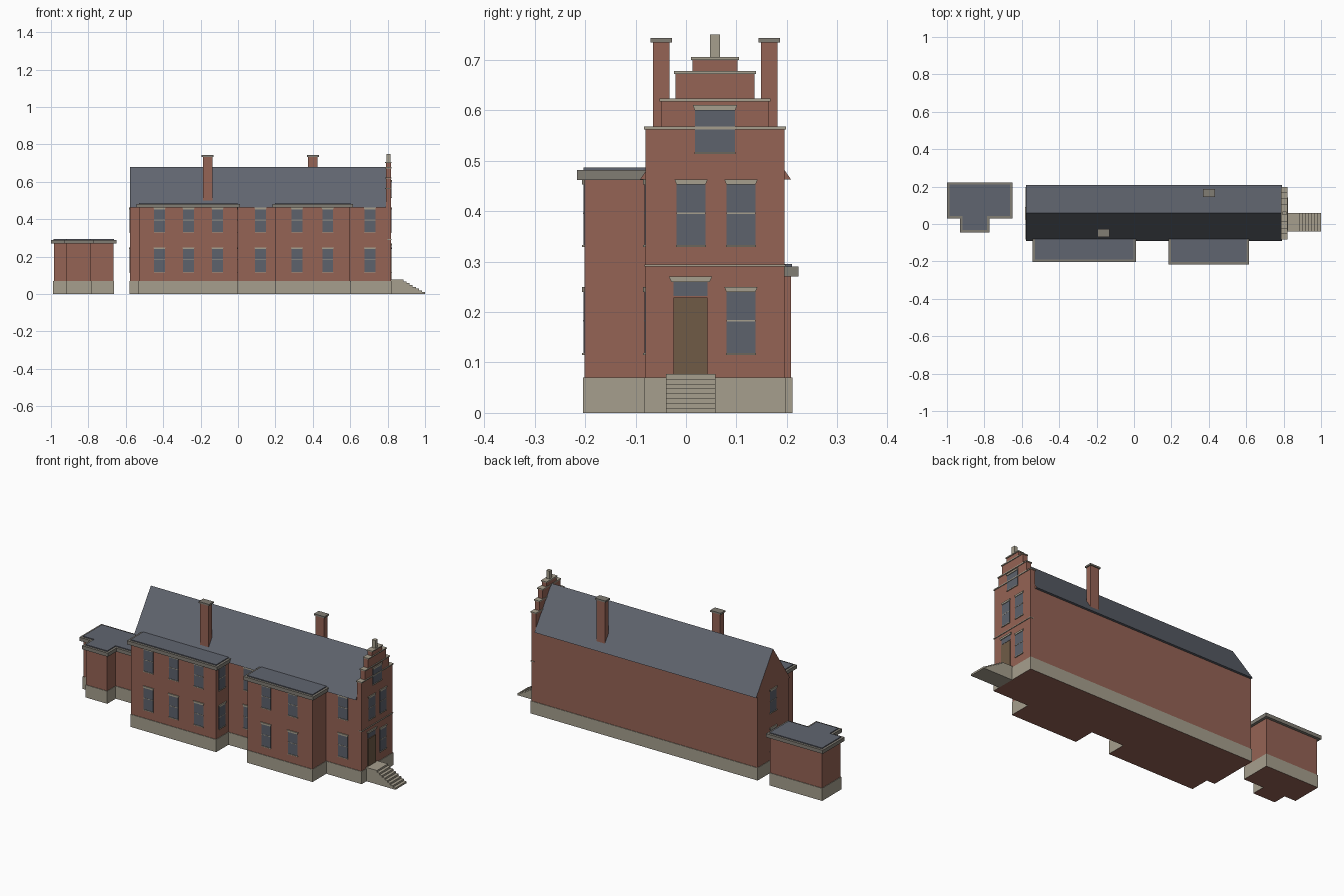
import bpy, bmesh, math
from mathutils import Vector, Matrix

cube = bpy.data.objects.get("Cube")
if cube:
    bpy.data.objects.remove(cube, do_unlink=True)

# Colours
MATS = []
def material(name, rgb):
    m = bpy.data.materials.new(name)
    m.use_nodes = True
    m.diffuse_color = (*rgb, 1)
    bsdf = m.node_tree.nodes["Principled BSDF"]
    bsdf.inputs["Base Color"].default_value = (*rgb, 1)
    bsdf.inputs["Roughness"].default_value = 0.9
    MATS.append(m)
    return len(MATS) - 1

BRICK = material("red brick", (0.30, 0.125, 0.09))
STONE = material("pale stone", (0.38, 0.345, 0.27))
TRIM = material("grey cornice", (0.22, 0.205, 0.175))
SLATE = material("roof slate", (0.118, 0.13, 0.16))
GLASS = material("window glass", (0.11, 0.122, 0.15))
WOOD = material("brown door", (0.16, 0.105, 0.062))

# Helpers
def add_prism(bm, points, along, mat):
    """Extrude a flat outline along a vector."""
    base = bm.faces.new([bm.verts.new(p) for p in points])
    ext = bmesh.ops.extrude_face_region(bm, geom=[base], use_keep_orig=True)["geom"]
    new_verts = [g for g in ext if isinstance(g, bmesh.types.BMVert)]
    bmesh.ops.translate(bm, vec=Vector(along), verts=new_verts)
    faces = {base} | {f for v in new_verts for f in v.link_faces}
    bmesh.ops.recalc_face_normals(bm, faces=list(faces))
    for f in faces:
        f.material_index = mat

def finish(name, bm, rule=None, matrix=None):
    bm.normal_update()
    if rule:
        for f in bm.faces:
            f.material_index = rule(f)
    mesh = bpy.data.meshes.new(name)
    bm.to_mesh(mesh)
    bm.free()
    for m in MATS:
        mesh.materials.append(m)
    ob = bpy.data.objects.new(name, mesh)
    bpy.context.collection.objects.link(ob)
    if matrix:
        ob.matrix_world = matrix
    return ob

def prism(name, points, along, mat, rule=None):
    bm = bmesh.new()
    add_prism(bm, points, along, mat)
    return finish(name, bm, rule)

def slab(name, outline, z0, z1, mat, rule=None):
    return prism(name, [(x, y, z0) for x, y in outline], (0, 0, z1 - z0), mat, rule)

def rect(x0, x1, y0, y1):
    return [(x0, y0), (x1, y0), (x1, y1), (x0, y1)]

def box(name, x0, x1, y0, y1, z0, z1, mat):
    return slab(name, rect(x0, x1, y0, y1), z0, z1, mat)

def plinth_rule(f):
    return BRICK if f.normal.z < -0.5 else STONE

def flat_roofed(name, outline, top):
    """Plinth, walls, cornice and slate cover; outline(d) grows the plan by d."""
    slab(name + "_plinth", outline(0.003), 0, 0.07, STONE, plinth_rule)
    slab(name + "_walls", outline(0), 0.07, top, BRICK)
    slab(name + "_cornice", outline(0.015), top, top + 0.02, TRIM)
    slab(name + "_roof_cover", outline(0.002), top + 0.02, top + 0.025, SLATE)

# Main block and pitched roof
LEFT, RIGHT, FRONT, BACK, EAVE = -0.578, 0.818, -0.08, 0.195, 0.463
MID = (FRONT + BACK) / 2
slab("main_plinth", rect(LEFT - 0.003, RIGHT + 0.003, FRONT - 0.003, BACK + 0.003),
     0, 0.07, STONE, plinth_rule)
box("main_walls", LEFT, 0.8, FRONT, BACK, 0.07, EAVE, BRICK)
prism("main_roof", [(LEFT, FRONT - 0.011, EAVE), (LEFT, BACK + 0.013, EAVE), (LEFT, MID, 0.68)],
      (0.79 - LEFT, 0, 0), SLATE,
      lambda f: BRICK if abs(f.normal.x) > 0.5 else SLATE)

# Stepped gable with coping stones and finial
z = 0.07
for i, (half, top) in enumerate([(0.1375, 0.562), (0.107, 0.617), (0.078, 0.672), (0.045, 0.7)]):
    box(f"gable_step_{i}", 0.79, RIGHT, MID - half, MID + half, z, top, BRICK)
    box(f"gable_coping_{i}", 0.787, RIGHT + 0.004, MID - half - 0.003, MID + half + 0.003,
        top, top + 0.006, STONE)
    z = top + 0.006
box("gable_finial", 0.795, 0.815, MID - 0.01, MID + 0.01, z, 0.75, STONE)
box("gable_string_course", 0.8, RIGHT + 0.004, FRONT - 0.002, BACK + 0.002, 0.29, 0.294, STONE)

# Chimneys
for side, x, y, bottom in [("front", -0.162, -0.049, 0.49), ("back", 0.4, 0.165, 0.49)]:
    box(f"{side}_chimney", x - 0.026, x + 0.026, y - 0.016, y + 0.016, bottom, 0.734, BRICK)
    box(f"{side}_chimney_cap", x - 0.032, x + 0.032, y - 0.021, y + 0.021, 0.734, 0.743, TRIM)

# Front wings
def wing_outline(x0, x1, y0):
    return lambda d: rect(x0 - d, x1 + d, y0 - d, FRONT + 0.001)

flat_roofed("left_wing", wing_outline(-0.528, -0.004, -0.188), 0.462)
flat_roofed("right_wing", wing_outline(0.2, 0.6, -0.201), 0.462)

# Detached outbuilding with a small front projection
def outbuilding_outline(d):
    x0, x1, y0, y1 = -0.985 - d, -0.665 + d, 0.045 - d, 0.208 + d
    px0, px1, py = -0.916 - d, -0.787 + d, -0.03 - d
    return [(x0, y0), (px0, y0), (px0, py), (px1, py), (px1, y0), (x1, y0), (x1, y1), (x0, y1)]

flat_roofed("outbuilding", outbuilding_outline, 0.27)

# Openings: local x runs along the wall, local -y points outward
def plate(bm, half_bottom, half_top, z0, z1, depth, mat):
    add_prism(bm, [(-half_bottom, 0, z0), (half_bottom, 0, z0), (half_top, 0, z1), (-half_top, 0, z1)],
              (0, -depth, 0), mat)

def on_wall(x, y, turn):
    return Matrix.Translation((x, y, 0)) @ Matrix.Rotation(math.radians(turn), 4, "Z")

def window(name, x, y, turn, z0, z1, half=0.029, bar=True):
    bm = bmesh.new()
    plate(bm, half, half, z0, z1, 0.002, GLASS)
    plate(bm, half + 0.001, half + 0.001, z0 - 0.002, z0 + 0.002, 0.005, STONE)
    plate(bm, half, half + 0.004, z1, z1 + 0.01, 0.005, STONE)
    if bar:
        mid = (z0 + z1) / 2 + 0.004
        plate(bm, half, half, mid - 0.0015, mid + 0.0015, 0.003, STONE)
    finish(name, bm, matrix=on_wall(x, y, turn))

FLOORS = [("lower", 0.117, 0.24), ("upper", 0.331, 0.453)]
COLUMNS = [("left_wing", x, -0.188, 0) for x in (-0.42, -0.265, -0.11)]
COLUMNS += [("right_wing", x, -0.201, 0) for x in (0.315, 0.48)]
COLUMNS += [("main_front", x, FRONT, 0) for x in (0.12, 0.705)]
COLUMNS += [("gable", RIGHT, 0.01, 90), ("gable", RIGHT, 0.109, 90),
            ("wing_side", -0.004, -0.135, 90), ("far_end", LEFT, MID, -90)]
for floor, z0, z1 in FLOORS:
    for i, (part, x, y, turn) in enumerate(COLUMNS):
        if (part, y, floor) != ("gable", 0.01, "lower"):
            window(f"{part}_{floor}_window_{i}", x, y, turn, z0, z1)
window("attic_window", RIGHT, MID, 90, 0.515, 0.6, half=0.04, bar=False)

# Door with transom light and lintel
bm = bmesh.new()
plate(bm, 0.034, 0.034, 0.075, 0.229, 0.004, WOOD)
plate(bm, 0.034, 0.034, 0.232, 0.26, 0.002, GLASS)
plate(bm, 0.038, 0.043, 0.26, 0.27, 0.006, STONE)
finish("front_door", bm, matrix=on_wall(RIGHT, 0.009, 90))

# Entrance stairs
COUNT, TOP, LANDING = 8, 0.077, 0.885
rise, tread = TOP / COUNT, (1 - LANDING) / (COUNT - 1)
profile = [(RIGHT, 0), (RIGHT, TOP)]
for i in range(COUNT):
    x = LANDING + i * tread
    profile += [(x, TOP - i * rise), (x, TOP - (i + 1) * rise)]
prism("entrance_stairs", [(x, -0.04, z) for x, z in profile], (0, 0.098, 0), STONE)
